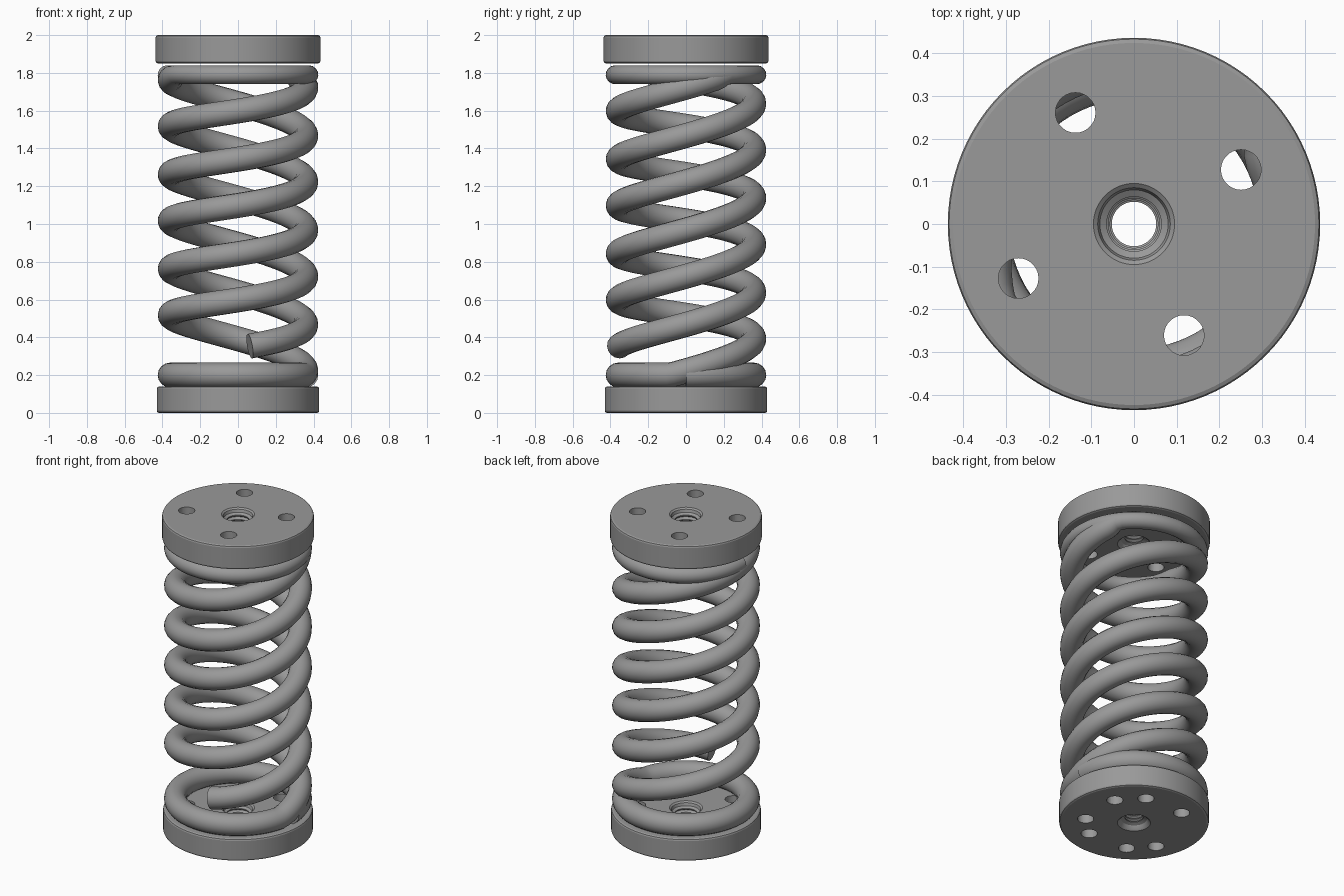
import bpy, bmesh, math
from math import sin, cos, radians

cube = bpy.data.objects.get("Cube")
if cube:
    bpy.data.objects.remove(cube, do_unlink=True)

steel = bpy.data.materials.new("grey steel")
grey = (0.32, 0.32, 0.32, 1)
steel.use_nodes = True
steel.diffuse_color = grey
steel.node_tree.nodes["Principled BSDF"].inputs["Base Color"].default_value = grey


def activate(obj):
    bpy.ops.object.select_all(action='DESELECT')
    obj.select_set(True)
    bpy.context.view_layer.objects.active = obj


def add_mesh(name, bm):
    bmesh.ops.recalc_face_normals(bm, faces=bm.faces)
    mesh = bpy.data.meshes.new(name)
    bm.to_mesh(mesh)
    bm.free()
    obj = bpy.data.objects.new(name, mesh)
    bpy.context.collection.objects.link(obj)
    mesh.materials.append(steel)
    return obj


def lathe(profile, sides):
    """Closed ring of (radius, z) points turned about the z axis."""
    bm = bmesh.new()
    rings = [[bm.verts.new((r * cos(a), r * sin(a), z)) for r, z in profile]
             for a in (math.tau * i / sides for i in range(sides))]
    n = len(profile)
    for i in range(sides):
        one, two = rings[i], rings[(i + 1) % sides]
        for j in range(n):
            k = (j + 1) % n
            bm.faces.new((one[j], two[j], two[k], one[k]))
    return bm


def end_plate(name, low, high, radius, hole_angles):
    # disc with rounded rims, countersunk and threaded centre bore
    soft = 0.012
    profile = [(0.095, low), (radius - soft, low), (radius - 0.003, low + 0.004),
               (radius, low + soft), (radius, high - soft),
               (radius - 0.003, high - 0.004), (radius - soft, high), (0.095, high),
               (0.085, high - 0.008), (0.08, high - 0.025)]
    threads = 4
    step = (high - low - 0.05) / threads
    for i in range(threads):
        z = high - 0.025 - i * step
        crest = 0.064 - 0.004 * i
        profile += [(crest, z - step * 0.4), (crest, z - step * 0.6), (0.074, z - step)]
    profile.append((0.085, low + 0.008))
    plate = add_mesh(name, lathe(profile, 96))

    # bolt holes, their circle slightly off centre
    cutter_bm = bmesh.new()
    for angle in hole_angles:
        a = radians(angle)
        made = bmesh.ops.create_cone(cutter_bm, cap_ends=True, segments=28,
                                     radius1=0.047, radius2=0.047, depth=0.5)
        bmesh.ops.translate(cutter_bm, verts=made["verts"],
                            vec=(0.29 * cos(a) - 0.01, 0.29 * sin(a), (low + high) / 2))
    cutter = add_mesh("bolt_hole_cutter", cutter_bm)
    cutter.hide_render = True
    cut = plate.modifiers.new("bolt holes", 'BOOLEAN')
    cut.operation = 'DIFFERENCE'
    cut.solver = 'EXACT'
    cut.object = cutter
    activate(plate)
    bpy.ops.object.modifier_apply(modifier=cut.name)
    bpy.data.objects.remove(cutter, do_unlink=True)
    bpy.ops.object.shade_smooth_by_angle(angle=radians(20))


def coil(name, start, end, drop):
    # helix that flattens against both plates, thinner where it is ground flat
    curve = bpy.data.curves.new(name, 'CURVE')
    curve.dimensions = '3D'
    curve.bevel_depth = 1
    curve.bevel_resolution = 6
    curve.use_fill_caps = True
    steps = int((end - start) / 5)
    spline = curve.splines.new('POLY')
    spline.points.add(steps)
    for i, point in enumerate(spline.points):
        angle = start + (end - start) * i / steps
        a = radians(angle)
        z = 0.365 - drop + 0.5 * (angle - 270) / 360 + 0.022 * (sin(a) - cos(a))
        z = max(0.2, min(1.79, z))
        wire = max(0.05, min(0.066, 1.84 - z))
        reach = 0.425 - wire
        point.co = (reach * cos(a), reach * sin(a), z, 1)
        point.radius = wire
    obj = bpy.data.objects.new(name, curve)
    bpy.context.collection.objects.link(obj)
    curve.materials.append(steel)
    activate(obj)
    bpy.ops.object.convert(target='MESH')
    bpy.ops.object.shade_smooth_by_angle(angle=radians(40))


bolts = [26 + 90 * i for i in range(4)]
end_plate("top_plate", 1.85, 2.0, 0.436, bolts)
end_plate("bottom_plate", 0.0, 0.14, 0.43, bolts + [62, 240, 330])

# two interleaved strands of the spring
coil("upper_coil", 280, 1530, 0.0)
coil("lower_coil", 0, 1620, 0.245)
